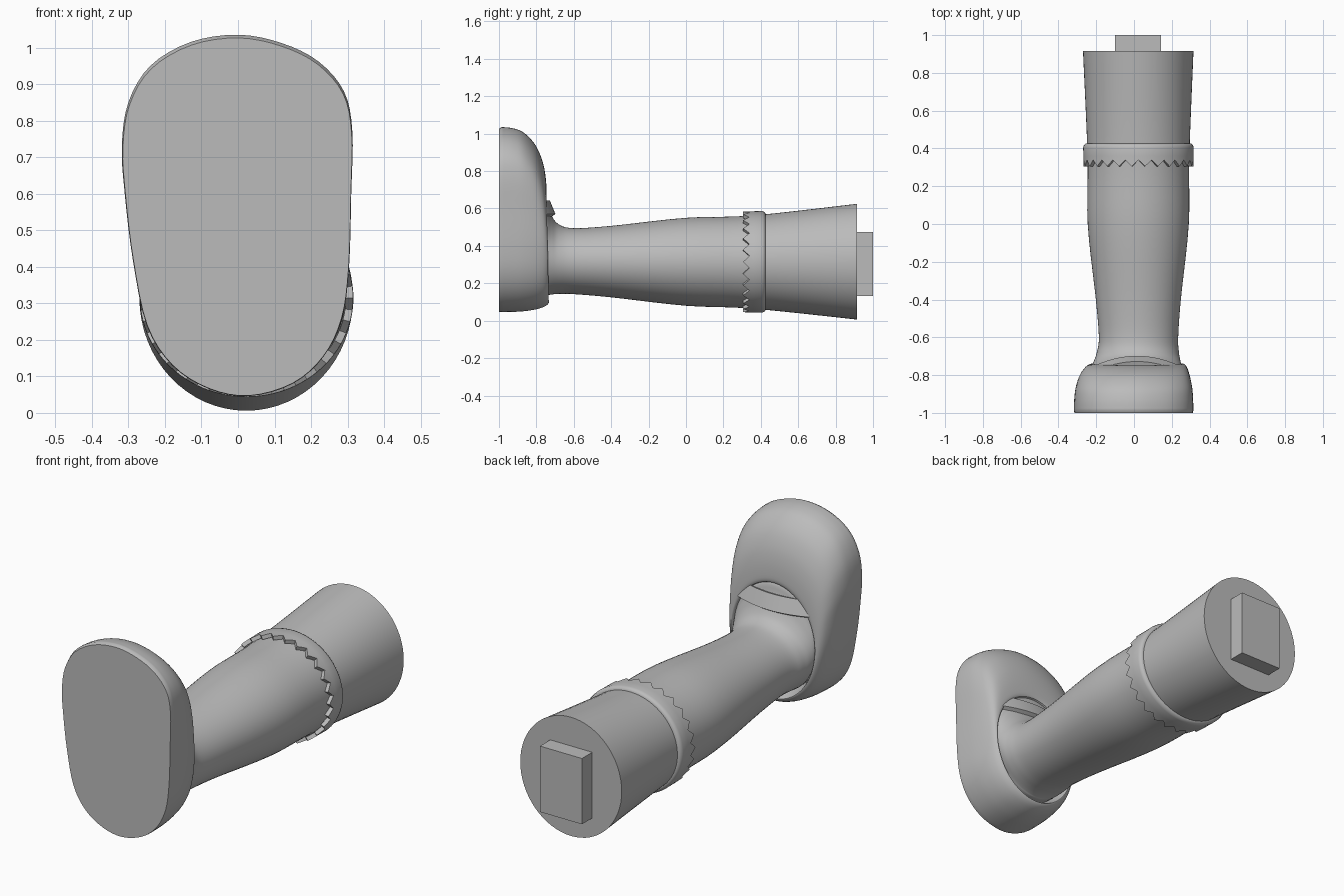
import bpy, bmesh
from math import sin, cos, pi, atan2, radians
from mathutils import Vector

if "Cube" in bpy.data.objects:
    bpy.data.objects.remove(bpy.data.objects["Cube"])

grey = bpy.data.materials.new("plain grey")
grey.use_nodes = True
grey.diffuse_color = (0.5, 0.5, 0.5, 1)
grey.node_tree.nodes["Principled BSDF"].inputs["Base Color"].default_value = (0.5, 0.5, 0.5, 1)


def spline(points, steps, closed=False):
    """Catmull-Rom curve through points of any dimension."""
    n = len(points)
    pts = [Vector(p) for p in points]
    pick = (lambda i: pts[i % n]) if closed else (lambda i: pts[max(0, min(n - 1, i))])
    out = []
    for i in range(n if closed else n - 1):
        a, b, c, d = (pick(i + k) for k in (-1, 0, 1, 2))
        for s in range(steps):
            t = s / steps
            out.append(0.5 * (2 * b + (c - a) * t + (2 * a - 5 * b + 4 * c - d) * t ** 2
                              + (3 * b - a - 3 * c + d) * t ** 3))
    return out if closed else out + [pts[-1]]


def loft(name, rings, caps=True, loop=False, angle=40):
    """Skin a list of closed rings; cap the ends or join last to first."""
    bm = bmesh.new()
    rows = [[bm.verts.new(p) for p in ring] for ring in rings]
    for a, b in zip(rows, rows[1:] + ([rows[0]] if loop else [])):
        for i in range(len(a)):
            j = (i + 1) % len(a)
            bm.faces.new((a[i], a[j], b[j], b[i]))
    if caps:
        bm.faces.new(rows[0])
        bm.faces.new(rows[-1])
    bmesh.ops.recalc_face_normals(bm, faces=bm.faces)
    mesh = bpy.data.meshes.new(name)
    bm.to_mesh(mesh)
    bm.free()
    mesh.materials.append(grey)
    obj = bpy.data.objects.new(name, mesh)
    bpy.context.collection.objects.link(obj)
    bpy.ops.object.select_all(action='DESELECT')
    obj.select_set(True)
    bpy.context.view_layer.objects.active = obj
    bpy.ops.object.shade_smooth_by_angle(angle=radians(angle))
    return obj


def oval(y, left, right, low, high, n=64):
    return [Vector(((left + right) / 2 + (right - left) / 2 * sin(2 * pi * i / n), y,
                    (low + high) / 2 + (high - low) / 2 * cos(2 * pi * i / n))) for i in range(n)]


# Leg with ankle and instep: y, x range, z range
leg_sections = [
    (-0.84, -0.22, 0.25, 0.13, 0.72), (-0.765, -0.222, 0.252, 0.13, 0.695),
    (-0.745, -0.22, 0.25, 0.135, 0.635), (-0.72, -0.21, 0.245, 0.14, 0.565),
    (-0.68, -0.197, 0.238, 0.143, 0.515), (-0.6, -0.186, 0.234, 0.142, 0.495),
    (-0.4, -0.202, 0.248, 0.125, 0.507), (0.0, -0.245, 0.29, 0.08, 0.55),
    (0.36, -0.246, 0.293, 0.064, 0.563), (0.915, -0.27, 0.315, 0.006, 0.625)]
loft("leg", [oval(*s) for s in spline(leg_sections, 5)])

# Shoe: sole outline shrinking over the upper to the oval opening
sole = spline([
    (0, 1.035), (0.12, 1.012), (0.22, 0.962), (0.29, 0.88), (0.313, 0.77),
    (0.31, 0.6), (0.304, 0.4), (0.285, 0.26), (0.235, 0.155), (0.15, 0.08),
    (0.03, 0.046), (-0.08, 0.066), (-0.18, 0.13), (-0.25, 0.24), (-0.288, 0.42),
    (-0.31, 0.6), (-0.318, 0.73), (-0.3, 0.85), (-0.24, 0.95), (-0.13, 1.015)], 4, True)


def opening(p, scale=1):
    a = atan2(p.x / 0.31, (p.y - 0.54) / 0.495)
    return Vector((0.018 + 0.24 * scale * sin(a), 0.395 + 0.295 * scale * cos(a)))


def shoe_ring(t, y, scale=1):
    flat = [p.lerp(opening(p, scale), t) for p in sole]
    return [Vector((q.x, y + 0.022 * t * (1 - q.y), q.y)) for q in flat]


upper = spline([(0, -0.985), (0.015, -0.93), (0.08, -0.87), (0.25, -0.812),
                (0.47, -0.775), (0.7, -0.757), (0.93, -0.752), (1, -0.757)], 4)
loft("shoe", [shoe_ring(0.025, -1)] + [shoe_ring(t, y) for t, y in upper]
     + [shoe_ring(1, -0.775, 0.97), shoe_ring(1, -0.83, 0.9)])

# Strap bowed across the instep
section = [(-0.728, 0.643), (-0.698, 0.57), (-0.725, 0.553), (-0.765, 0.63)]
strap = []
for i in range(25):
    u = i / 12 - 1
    strap.append([Vector((0.016 + 0.236 * u, y - 0.058 * u * u, z)) for y, z in section])
loft("strap", strap, angle=30)

# Sock cuff with a zigzag lower edge
TEETH, SEG = 26, 104


def cuff_ring(y, grow, zigzag=0):
    ring = oval(y, -0.246 - grow, 0.293 + grow, 0.066 - grow, 0.563 + grow, SEG)
    per = SEG // TEETH
    for i, p in enumerate(ring):
        p.y += zigzag * abs((i % per) / per * 2 - 1)
    return ring


loft("cuff", [cuff_ring(0.305, 0.002, 0.034), cuff_ring(0.305, 0.022, 0.034),
              cuff_ring(0.36, 0.022), cuff_ring(0.405, 0.023), cuff_ring(0.418, 0.019),
              cuff_ring(0.425, 0.01), cuff_ring(0.425, 0)], caps=False, loop=True)

# Joint peg on the end of the leg
loft("joint_peg", [[Vector((x, y, z)) for x, z in
                    ((-0.1, 0.132), (0.142, 0.132), (0.142, 0.475), (-0.1, 0.475))]
                   for y in (0.9, 1.0)])
